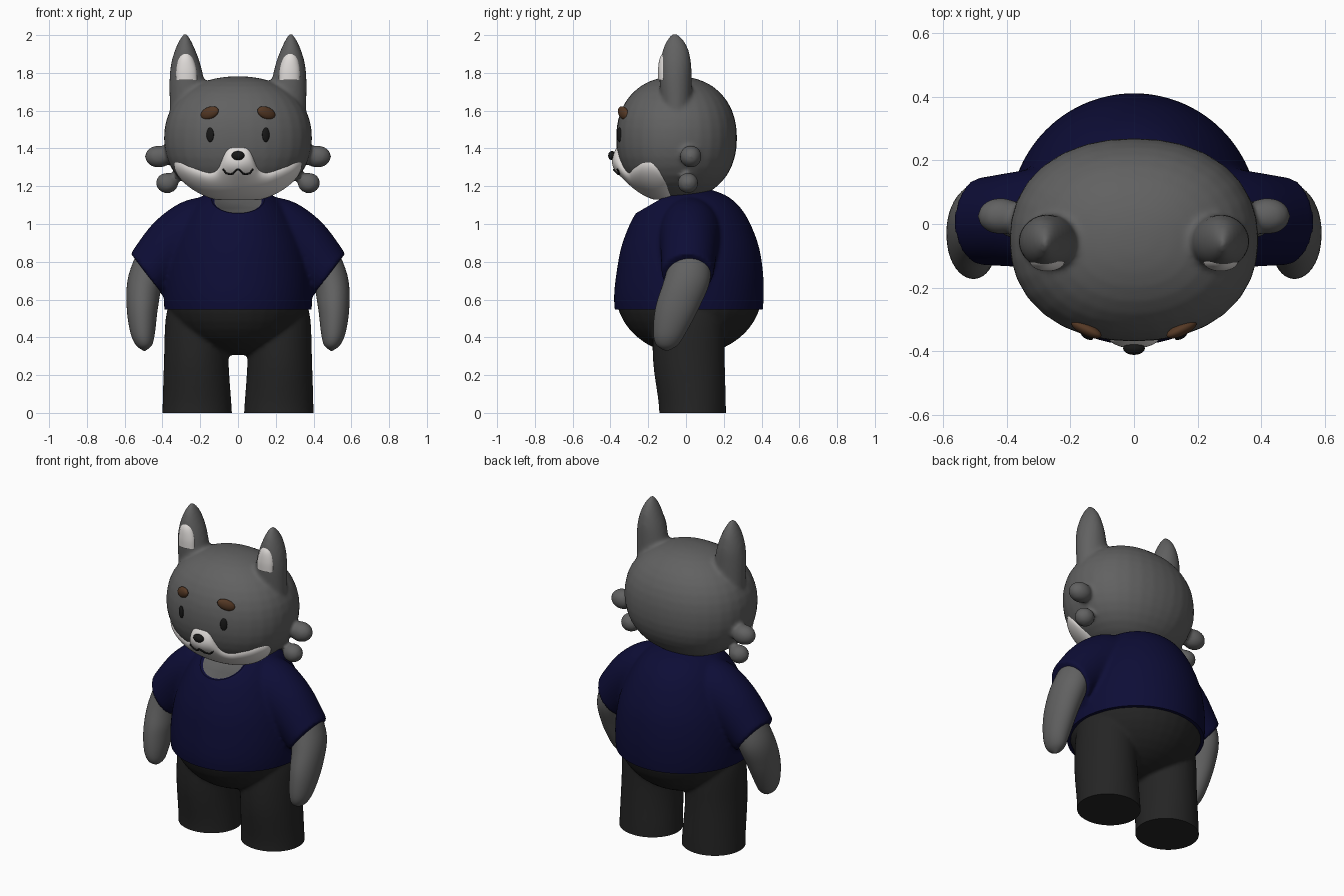
import bpy, bmesh, math
from math import sin, cos, pi, radians
from mathutils import Vector, Matrix

if "Cube" in bpy.data.objects:
    bpy.data.objects.remove(bpy.data.objects["Cube"])


def material(name, r, g, b):
    m = bpy.data.materials.new(name)
    m.use_nodes = True
    m.diffuse_color = (r, g, b, 1)
    bsdf = next(n for n in m.node_tree.nodes if n.type == 'BSDF_PRINCIPLED')
    bsdf.inputs["Base Color"].default_value = (r, g, b, 1)
    bsdf.inputs["Roughness"].default_value = 0.8
    return m


GREY = material("grey fur", 0.12, 0.12, 0.12)
WHITE = material("white fur", 0.75, 0.72, 0.7)
NAVY = material("navy cloth", 0.004, 0.004, 0.037)
DARK = material("charcoal cloth", 0.018, 0.018, 0.018)
BROWN = material("brown brow", 0.09, 0.04, 0.018)
BLACK = material("black", 0.009, 0.009, 0.009)


def finish(name, bm, *mats):
    """Turn a bmesh into a smooth shaded object."""
    bmesh.ops.recalc_face_normals(bm, faces=bm.faces)
    mesh = bpy.data.meshes.new(name)
    bm.to_mesh(mesh)
    bm.free()
    for m in mats:
        mesh.materials.append(m)
    ob = bpy.data.objects.new(name, mesh)
    bpy.context.collection.objects.link(ob)
    bpy.ops.object.select_all(action='DESELECT')
    ob.select_set(True)
    bpy.context.view_layer.objects.active = ob
    bpy.ops.object.shade_smooth_by_angle(angle=radians(45))
    return ob


def spline(keys, t):
    """Catmull-Rom value along a list of tuples, t in 0..1."""
    n = len(keys) - 1
    i = min(int(t * n), n - 1)
    f = t * n - i
    a, b, c, d = (keys[max(0, min(n, k))] for k in range(i - 1, i + 3))
    return [q + f * (r - p + f * (2 * p - 5 * q + 4 * r - s + f * (3 * (q - r) + s - p))) / 2
            for p, q, r, s in zip(a, b, c, d)]


def loft(bm, keys, side=1, sides=40, per=6):
    """Skin ellipses (x, y, z, rx, ry, tilt in degrees) into a capped tube."""
    count = (len(keys) - 1) * per
    rings = []
    for j in range(count + 1):
        x, y, z, rx, ry, tilt = spline(keys, j / count)
        rx, ry = max(rx, 0.003), max(ry, 0.003)
        ring = []
        for k in range(sides):
            a = 2 * pi * k / sides
            u = rx * cos(a)
            ring.append(bm.verts.new((side * (x + u * cos(radians(tilt))), y + ry * sin(a),
                                      z + u * sin(radians(tilt)))))
        rings.append(ring)
    for r0, r1 in zip(rings, rings[1:]):
        for k in range(sides):
            n = (k + 1) % sides
            bm.faces.new((r0[k], r0[n], r1[n], r1[k]))
    bm.faces.new(rings[0])
    bm.faces.new(rings[-1])


def ball(bm, loc, radii, rot=Matrix()):
    m = Matrix.Translation(loc) @ rot @ Matrix.Diagonal((*radii, 1))
    return bmesh.ops.create_uvsphere(bm, u_segments=32, v_segments=20, radius=1, matrix=m)["verts"]


def fuse(bm, voxel, smooth):
    """Blend overlapping closed shapes into one soft skin."""
    ob = finish("blend", bm)
    mod = ob.modifiers.new("remesh", 'REMESH')
    mod.mode, mod.voxel_size = 'VOXEL', voxel
    mod = ob.modifiers.new("smooth", 'SMOOTH')
    mod.factor, mod.iterations = 0.5, smooth
    out = bmesh.new()
    out.from_object(ob, bpy.context.evaluated_depsgraph_get())
    bpy.data.objects.remove(ob)
    return out


def cut(bm, co, no):
    """Slice off everything past a plane and cap the hole."""
    bmesh.ops.bisect_plane(bm, geom=bm.verts[:] + bm.edges[:] + bm.faces[:],
                           plane_co=co, plane_no=no, clear_outer=True)
    rim = [e for e in bm.edges if e.is_boundary]
    caps = bmesh.ops.holes_fill(bm, edges=rim, sides=0)["faces"]
    bmesh.ops.recalc_face_normals(bm, faces=bm.faces)
    return caps


# Head shape: a slightly boxy ellipsoid
HC, HR, P = Vector((0, -0.05, 1.455)), (0.392, 0.32, 0.327), 2.2


def head_point(a, z, off=0.0):
    s = max(0, 1 - abs((z - HC.z) / HR[2]) ** P) ** (1 / P)
    r = s / (abs(sin(a) / HR[0]) ** P + abs(cos(a) / HR[1]) ** P) ** (1 / P)
    v = Vector((r * sin(a), -r * cos(a), z - HC.z))
    return HC + v + v.normalized() * off


# Head with ears and cheek tufts
bm = bmesh.new()
for v in ball(bm, (0, 0, 0), (1, 1, 1)):
    k = sum(abs(c) ** P for c in v.co) ** (-1 / P)
    v.co = HC + Vector([c * k * r for c, r in zip(v.co, HR)])
EAR = [(0.255, -0.05, 1.58, 0.105, 0.08, 0), (0.27, -0.055, 1.75, 0.093, 0.085, 0),
       (0.277, -0.055, 1.85, 0.077, 0.082, 0), (0.28, -0.055, 1.93, 0.05, 0.065, 0),
       (0.28, -0.058, 1.985, 0.023, 0.035, 0), (0.28, -0.06, 2.01, 0.004, 0.006, 0)]
for s in (1, -1):
    loft(bm, EAR, s)
    ball(bm, (s * 0.42, 0.025, 1.357), (0.073, 0.058, 0.059))
    ball(bm, (s * 0.375, 0.01, 1.217), (0.06, 0.055, 0.055))
finish("head", fuse(bm, 0.012, 6), GREY)

# White ear linings
LINING = [(0.272, -0.118, 1.762, 0.055, 0.03, 0), (0.274, -0.116, 1.82, 0.053, 0.032, 0),
          (0.277, -0.108, 1.88, 0.038, 0.03, 0), (0.278, -0.1, 1.922, 0.008, 0.01, 0)]
for s, n in ((1, "left"), (-1, "right")):
    bm = bmesh.new()
    loft(bm, LINING, s)
    finish(n + "_ear_lining", bm, WHITE)

# White muzzle mask wrapped round the lower face
TOP = [(z,) for z in (1.415, 1.4, 1.3, 1.275, 1.29, 1.312, 1.332, 1.318, 1.2)]
SPAN = radians(82)


def muzzle(a, z):
    x = 0.36 * sin(a)
    return 0.028 * math.exp(-(x / 0.1) ** 2 - ((z - 1.33) / 0.07) ** 2)


bm = bmesh.new()
rows = []
for i in range(-48, 49):
    u = abs(i) / 48
    a, top = SPAN * i / 48, spline(TOP, u)[0]
    row = []
    for j in range(21):
        v = j / 20
        z = 1.145 + (top - 1.145) * v
        puff = 0.026 * (1 - v ** 8) * (1 - u ** 10) - 0.01
        row.append(bm.verts.new(head_point(a, z, puff + muzzle(a, z) * (1 - v ** 8))))
    rows.append(row)
for r0, r1 in zip(rows, rows[1:]):
    for j in range(20):
        bm.faces.new((r0[j], r1[j], r1[j + 1], r0[j + 1]))
finish("muzzle_mask", bm, WHITE)

# Nose
bm = bmesh.new()
ball(bm, (0, -0.392, 1.362), (0.034, 0.02, 0.024))
finish("nose", bm, BLACK)

# Mouth line
curve = bpy.data.curves.new("mouth", 'CURVE')
curve.dimensions, curve.bevel_depth, curve.bevel_resolution = '3D', 0.005, 2
line = curve.splines.new('POLY')
line.points.add(40)
MOUTH = [(-0.085, 1.303), (-0.065, 1.283), (-0.033, 1.283), (0, 1.308),
         (0.033, 1.283), (0.065, 1.283), (0.085, 1.303)]
for i, p in enumerate(line.points):
    x, z = spline(MOUTH, i / 40)
    a = math.atan(x / 0.335)
    p.co = (*head_point(a, z, 0.018 + muzzle(a, z)), 1)
curve.materials.append(BLACK)
bpy.context.collection.objects.link(bpy.data.objects.new("mouth", curve))

# Eyes and brows
for s, n in ((1, "left"), (-1, "right")):
    a = s * radians(26)
    turn = Matrix.Rotation(a, 4, 'Z')
    bm = bmesh.new()
    ball(bm, head_point(a, 1.472), (0.021, 0.01, 0.038), turn)
    finish(n + "_eye", bm, BLACK)
    bm = bmesh.new()
    ball(bm, head_point(a * 1.08, 1.587, 0.002), (0.054, 0.02, 0.032),
         turn @ Matrix.Rotation(s * radians(20), 4, 'Y'))
    finish(n + "_brow", bm, BROWN)

# Shirt: torso and sleeves in one skin, cut at hem and collar
bm = bmesh.new()
loft(bm, [(0, 0.015, 0.46, 0.38, 0.38, 0), (0, 0.015, 0.6, 0.393, 0.396, 0),
          (0, 0.02, 0.75, 0.385, 0.387, 0), (0, 0.022, 0.9, 0.35, 0.358, 0),
          (0, 0.022, 1.05, 0.28, 0.292, 0), (0, 0.025, 1.14, 0.2, 0.205, 0),
          (0, 0.025, 1.185, 0.1, 0.1, 0)], sides=64)
SLEEVE = [(0.14, 0.02, 0.95, 0.2, 0.17, 80), (0.25, 0.02, 0.935, 0.185, 0.165, 72),
          (0.37, 0.015, 0.86, 0.163, 0.15, 60), (0.485, 0.008, 0.735, 0.137, 0.137, 53)]
for s in (1, -1):
    loft(bm, SLEEVE, s)
bm = fuse(bm, 0.012, 6)
cut(bm, (0, 0, 0.548), (0, 0, -1))
neck = cut(bm, (0, -0.268, 1.055), (0, -0.5, 0.86))
bmesh.ops.inset_region(bm, faces=neck, thickness=0.014, depth=-0.008)
for f in neck:
    f.material_index = 1
finish("shirt", bm, NAVY, GREY)

# Arms
ARM = [(0.42, 0.03, 0.86, 0.1, 0.1, 40), (0.49, 0.005, 0.7, 0.094, 0.122, 20),
       (0.507, -0.045, 0.56, 0.083, 0.116, 5), (0.505, -0.085, 0.43, 0.066, 0.088, 0),
       (0.498, -0.1, 0.36, 0.043, 0.057, 0), (0.495, -0.102, 0.328, 0.004, 0.006, 0)]
for s, n in ((1, "left"), (-1, "right")):
    bm = bmesh.new()
    loft(bm, ARM, s)
    finish(n + "_arm", bm, GREY)

# Trousers: round seat and two flat-bottomed legs
bm = bmesh.new()
ball(bm, (0, 0.015, 0.635), (0.385, 0.388, 0.33))
LEG = [(0.216, 0.035, -0.06, 0.188, 0.176, 0), (0.217, 0.033, 0.05, 0.182, 0.178, 0),
       (0.221, 0.015, 0.28, 0.171, 0.19, 0), (0.215, 0.015, 0.5, 0.168, 0.187, 0),
       (0.2, 0.015, 0.62, 0.15, 0.16, 0)]
for s in (1, -1):
    loft(bm, LEG, s)
bm = fuse(bm, 0.012, 5)
cut(bm, (0, 0, 0), (0, 0, -1))
finish("trousers", bm, DARK)
